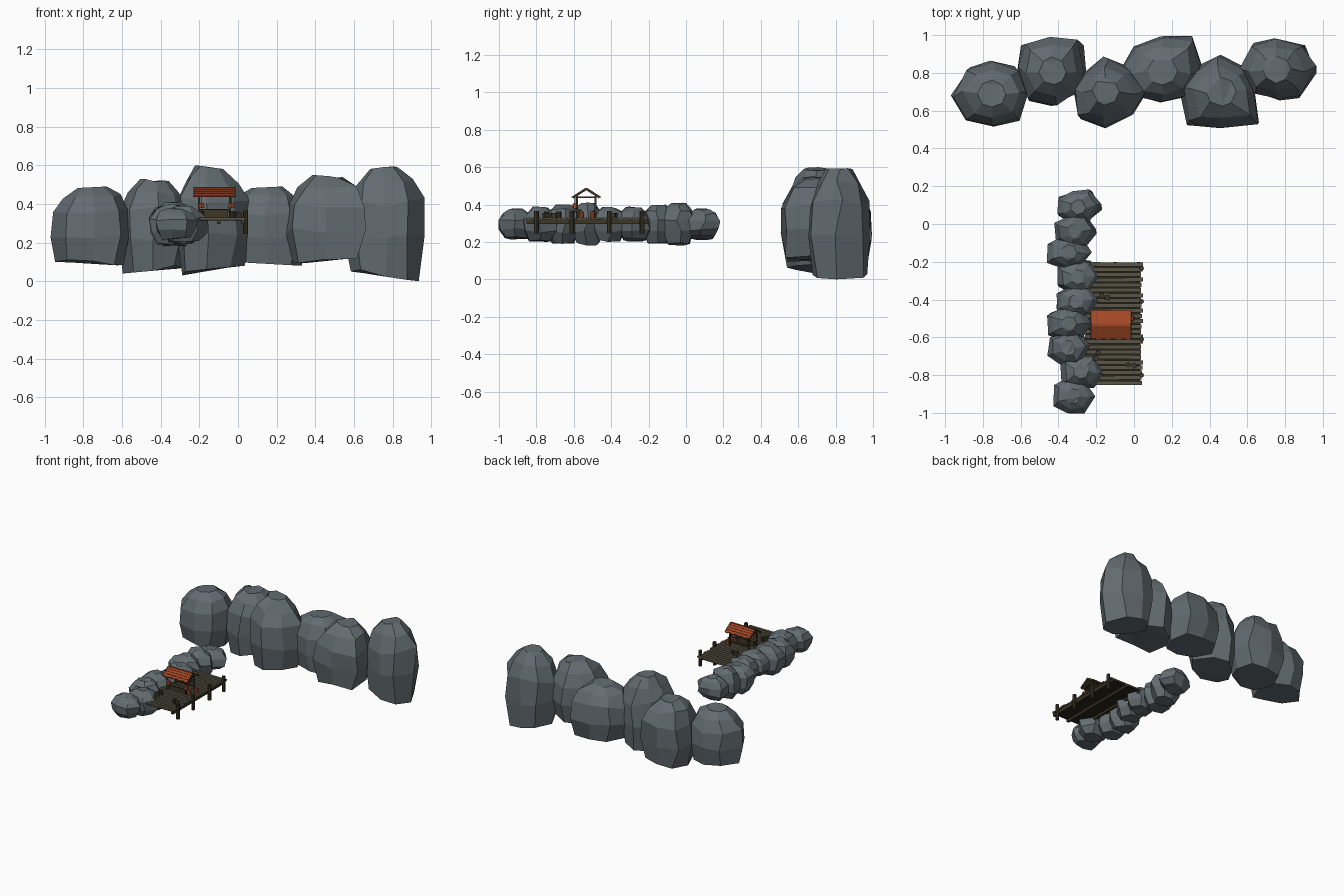
import bpy, bmesh, math, random
from mathutils import Vector

random.seed(7)
old = bpy.data.objects.get("Cube")
if old:
    bpy.data.objects.remove(old)


def material(name, r, g, b):
    m = bpy.data.materials.new(name)
    m.use_nodes = True
    m.diffuse_color = (r, g, b, 1)
    m.node_tree.nodes["Principled BSDF"].inputs["Base Color"].default_value = (r, g, b, 1)
    return m


STONE = material("grey stone", 0.125, 0.15, 0.165)
PLANK = material("weathered plank", 0.1, 0.09, 0.06)
BEAM = material("dark timber", 0.047, 0.038, 0.019)
UNDER = material("shadowed timber", 0.022, 0.019, 0.01)
TILE = material("orange tile", 0.36, 0.062, 0.018)


def finish(name, bm, mat):
    bmesh.ops.recalc_face_normals(bm, faces=bm.faces)
    mesh = bpy.data.meshes.new(name)
    bm.to_mesh(mesh)
    bm.free()
    mesh.materials.append(mat)
    ob = bpy.data.objects.new(name, mesh)
    bpy.context.collection.objects.link(ob)
    return ob


def box(name, center, size, mat, tilt=0.0, turn=0.0):
    """Box tilted about x and turned about z."""
    bm = bmesh.new()
    bmesh.ops.create_cube(bm, size=1)
    for v in bm.verts:
        v.co = Vector(a * b for a, b in zip(v.co, size))
    ob = finish(name, bm, mat)
    ob.location = center
    ob.rotation_euler = (tilt, 0, turn)


def drum(name, center, radius, height, mat, sides=6, top=1.0):
    bm = bmesh.new()
    bmesh.ops.create_cone(bm, cap_ends=True, segments=sides, radius1=radius,
                          radius2=radius * top, depth=height)
    finish(name, bm, mat).location = center


def boulder(name, center, radii, low, high, profile, rough, lean):
    """Faceted rock: a ring of radii swept up a profile of (height, width).
    A positive lean makes the rock taller, up and down, on its +x side."""
    bm = bmesh.new()
    n = len(radii)
    mean = sum(radii) / n
    rings = []
    for h, w in profile:
        ring = []
        for i, r in enumerate(radii):
            a = math.tau * i / n + random.uniform(-rough, rough)
            rr = w * (r if w > 0.6 else mean) * random.uniform(1 - rough / 2, 1 + rough / 5)
            t = min(1, max(0, h + random.uniform(-rough, rough) / 3))
            z = low + (high - low) * t
            z += (abs(lean) - lean * math.cos(a)) * (1 - 2 * t) * (1 if t < .5 else w)
            ring.append(bm.verts.new((center[0] + rr * math.cos(a),
                                      center[1] + rr * math.sin(a), z)))
        rings.append(ring)
    for a, b in zip(rings, rings[1:]):
        for i in range(n):
            j = (i + 1) % n
            bm.faces.new((a[i], a[j], b[j], b[i]))
    for ring in (rings[0], rings[-1]):
        bmesh.ops.triangulate(bm, faces=[bm.faces.new(ring)])
    finish(name, bm, STONE)


# Tall cliff boulders: centre, height range, lean, radii anticlockwise from +x
CLIFF = [
    (-.755, .69, .08, .49, .01, (.2, .2, .18, .19, .22, .2, .175, .21)),
    (-.43, .81, .04, .53, -.015, (.18, .22, .19, .22, .2, .2, .19, .18)),
    (-.15, .7, .03, .6, -.025, (.22, .19, .19, .15, .17, .2, .19, .185)),
    (.15, .81, .08, .49, .01, (.22, .25, .18, .2, .23, .21, .175, .2)),
    (.46, .7, .09, .55, -.015, (.19, .18, .2, .18, .21, .25, .2, .27)),
    (.755, .82, 0, .6, .025, (.22, .2, .17, .19, .21, .19, .17, .2)),
]
TALL = [(0, .86), (.36, 1), (.68, .95), (.88, .72), (1, .38)]
for k, (x, y, low, high, lean, radii) in enumerate(CLIFF):
    boulder(f"cliff_boulder_{k + 1}", (x, y), radii, low, high, TALL, .12, lean)

# Breakwater of small rocks: centre and lowest height
ROUND = [(0, .65), (.3, .96), (.62, 1), (.86, .76), (1, .38)]
WALL = [(-.295, .09, .21), (-.315, -.04, .18), (-.345, -.15, .19), (-.295, -.28, .2),
        (-.305, -.41, .2), (-.345, -.53, .18), (-.35, -.655, .19), (-.28, -.78, .2),
        (-.325, -.91, .21)]
for k, (x, y, low) in enumerate(WALL):
    radii = [math.hypot(.125 * math.cos(a), .092 * math.sin(a)) * random.uniform(.94, 1.08)
             for a in (math.tau * i / 7 for i in range(7))]
    boulder(f"breakwater_rock_{k + 1}", (x, y), radii, low, .59 - low, ROUND, .15,
            random.uniform(-.01, .01))

# Pier deck of uneven planks over a dark underlay and long beams
COUNT = 24
step = .655 / COUNT
for k in range(COUNT):
    end = .042 + random.uniform(-.006, .006)
    y = -.855 + step * (k + .5)
    box(f"deck_plank_{k + 1}", ((end - .26) / 2, y, .325), (end + .26, step * .78, .01),
        PLANK, turn=random.uniform(-.008, .008))
box("deck_underlay", (-.112, -.527, .317), (.29, .645, .006), UNDER)
for k, x in enumerate((-.22, -.1, .025)):
    box(f"deck_beam_{k + 1}", (x, -.527, .308), (.018, .65, .022), BEAM)
for k, y in enumerate((-.8, -.61, -.41, -.235)):
    drum(f"mooring_post_{k + 1}", (.04, y, .305), .013, .12, BEAM, 8)

# Market stall: corner posts, rails, counter
SX, SY = -.122, -.533
for sx in (-1, 1):
    for sy in (-1, 1):
        box("stall_post", (SX + sx * .08, SY + sy * .05, .385), (.01, .01, .12), BEAM)
    box("stall_tie", (SX + sx * .08, SY, .44), (.008, .11, .008), BEAM)
for sy in (-1, 1):
    box("stall_rail", (SX, SY + sy * .05, .44), (.17, .008, .008), BEAM)
box("stall_counter_front", (SX, SY - .04, .348), (.14, .01, .04), BEAM)
box("stall_counter_top", (SX, SY - .04, .371), (.165, .036, .007), BEAM)
box("stall_shelf", (SX, SY + .045, .365), (.15, .02, .007), BEAM)

# Gabled roof: timber lining and gable boards under overlapping tile courses
slope = math.atan2(.045, .07)
for side in (-1, 1):
    box("roof_lining", (SX, SY + side * .036, .459), (.205, .082, .005), BEAM, -side * slope)
    for end in (-1, 1):
        box("gable_board", (SX + end * .106, SY + side * .036, .461),
            (.005, .084, .013), BEAM, -side * slope)
    for c in range(3):
        t = (c + .5) / 4
        box("tile_course", (SX, SY + side * .071 * t, .486 - .045 * t),
            (.207, .025, .006), TILE, -side * (slope - .12))
    for i in range(8):
        t = .875 + .06 * (i % 2)
        box("eave_tile", (SX - .1035 + .0259 * (i + .5), SY + side * .071 * t, .486 - .045 * t),
            (.0259, .025, .006), TILE, -side * (slope - .12))
box("roof_ridge", (SX, SY, .485), (.207, .012, .007), TILE)

# Hanging lanterns and clay pots
for x in (-.188, -.036):
    drum("lantern", (x, SY - .06, .392), .017, .026, TILE, 6, .8)
    drum("lantern_cord", (x, SY - .06, .422), .002, .036, BEAM, 4)
for x, y in ((-.012, -.5), (-.03, -.56)):
    drum("clay_pot", (x, y, .347), .016, .034, TILE, 7, .65)

# Crates and barrels on the deck
for x, y, turn in ((-.17, -.38, .3), (-.14, -.39, -.2), (-.2, -.71, .1), (0, -.75, .5)):
    box("crate", (x, y, .343), (.026, .026, .026), BEAM, turn=turn)
for x, y in ((-.03, -.745), (-.19, -.68)):
    drum("barrel", (x, y, .346), .014, .034, BEAM, 8)
